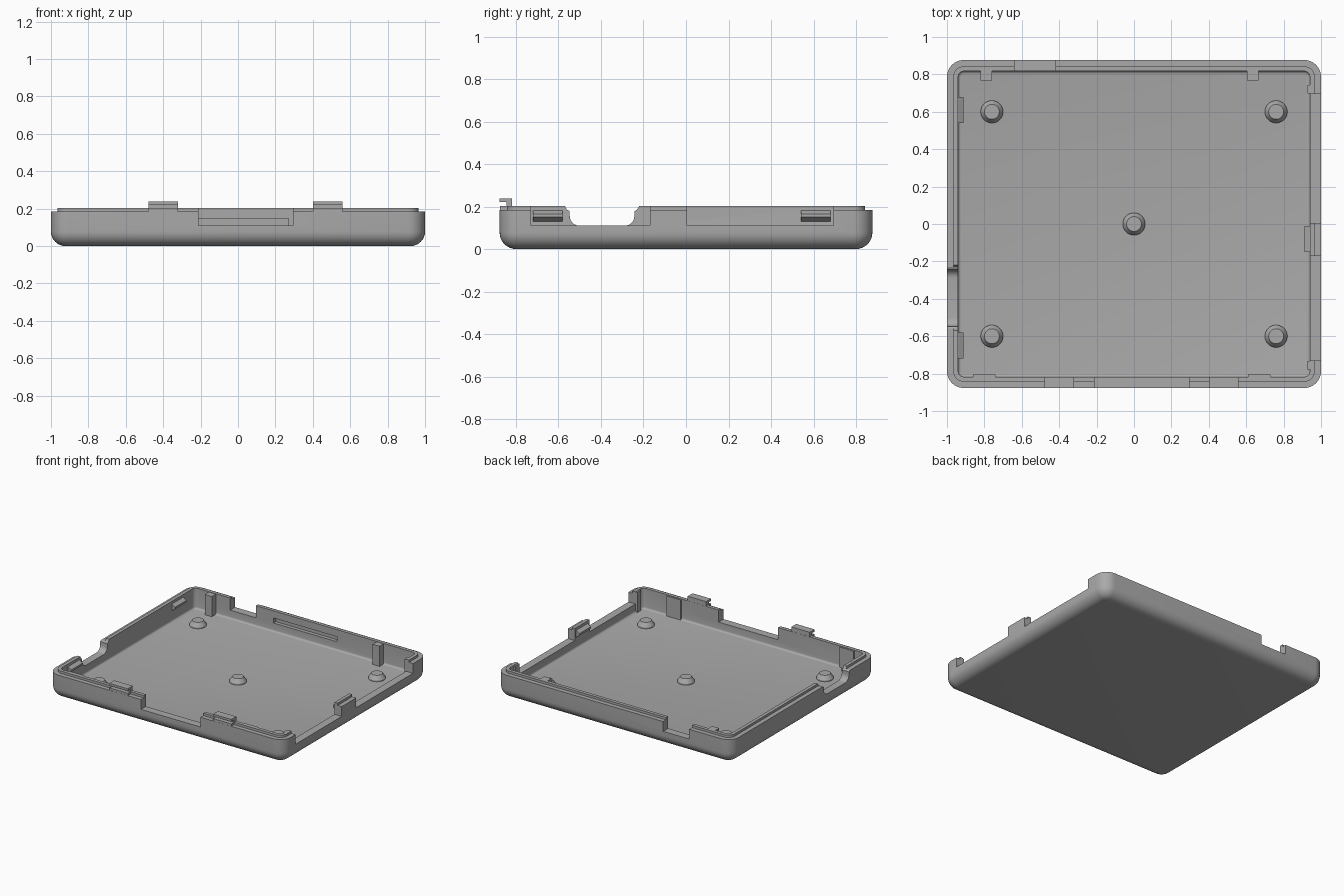
import bpy, bmesh, math
from mathutils import Vector

if "Cube" in bpy.data.objects:
    bpy.data.objects.remove(bpy.data.objects["Cube"])

grey = bpy.data.materials.new("matte_grey")
grey.diffuse_color = (0.40, 0.40, 0.40, 1)
grey.use_nodes = True
grey.node_tree.nodes["Principled BSDF"].inputs["Base Color"].default_value = grey.diffuse_color


def finish(name, bm, angle=30):
    bmesh.ops.recalc_face_normals(bm, faces=bm.faces)
    me = bpy.data.meshes.new(name)
    bm.to_mesh(me)
    bm.free()
    me.materials.append(grey)
    ob = bpy.data.objects.new(name, me)
    bpy.context.collection.objects.link(ob)
    smooth(ob, angle)
    return ob


def smooth(ob, angle=30):
    bpy.ops.object.select_all(action='DESELECT')
    ob.select_set(True)
    bpy.context.view_layer.objects.active = ob
    bpy.ops.object.shade_smooth_by_angle(angle=math.radians(angle))


def prism(name, profile, axis, a, b):
    """Extrude a profile from a to b; profile is (y,z) along x or (x,z) along y."""
    bm = bmesh.new()

    def point(p, t):
        return (t, p[0], p[1]) if axis == 'x' else (p[0], t, p[1])
    lo = [bm.verts.new(point(p, a)) for p in profile]
    hi = [bm.verts.new(point(p, b)) for p in profile]
    n = len(profile)
    bm.faces.new(lo)
    bm.faces.new(hi)
    for i in range(n):
        j = (i + 1) % n
        bm.faces.new((lo[i], lo[j], hi[j], hi[i]))
    return finish(name, bm)


def box(name, x0, x1, y0, y1, z0, z1):
    return prism(name, [(x0, z0), (x1, z0), (x1, z1), (x0, z1)], 'y', y0, y1)


def rounded_rect(inset, radius=0.09, steps=8):
    r = max(radius - inset, 0.012)
    hx, hy = 1 - inset - r, 0.877 - inset - r
    pts = []
    for k, (sx, sy) in enumerate([(1, 1), (-1, 1), (-1, -1), (1, -1)]):
        for i in range(steps + 1):
            a = math.pi / 2 * (k + i / steps)
            pts.append((sx * hx + r * math.cos(a), sy * hy + r * math.sin(a)))
    return pts


# Tray shell: outer bottom fillet, wall, stepped lip, inner wall, floor fillet
R = 0.078
rings = []
for i in range(9):
    a = math.pi / 2 * i / 8
    rings.append((R * (1 - math.sin(a)), R * (1 - math.cos(a))))
rings += [(0.0, 0.185), (0.034, 0.185), (0.034, 0.203), (0.06, 0.203)]
for i in range(5):
    a = math.pi / 2 * i / 4
    rings.append((0.06 + 0.015 * (1 - math.cos(a)), 0.06 - 0.015 * math.sin(a)))
bm = bmesh.new()
loops = [[bm.verts.new((x, y, z)) for x, y in rounded_rect(ins)] for ins, z in rings]
for A, B in zip(loops, loops[1:]):
    for i in range(len(A)):
        j = (i + 1) % len(A)
        bm.faces.new((A[i], A[j], B[j], B[i]))
bm.faces.new(loops[0])
bm.faces.new(loops[-1])
tray = finish("tray", bm)

# Cutters: port openings in the walls and a shallow slot inside the back wall
cutters = [
    box("front_port", -0.21, 0.295, -0.95, -0.78, 0.11, 0.3),
    box("back_port", -0.64, -0.42, 0.78, 0.95, 0.11, 0.3),
    box("right_port_front", 0.9, 1.1, -0.73, -0.17, 0.11, 0.3),
    box("right_port_back", 0.9, 1.1, 0.005, 0.695, 0.11, 0.3),
    box("back_slot", -0.27, 0.27, 0.78, 0.845, 0.11, 0.148),
]
half = [(0.175, 0.3), (0.175, 0.203), (0.165, 0.185), (0.152, 0.178)]
for i in range(7):
    a = math.pi / 2 * i / 6
    half.append((0.107 + 0.045 * math.cos(a), 0.155 - 0.045 * math.sin(a)))
cable = [(-0.395 + d, z) for d, z in half] + [(-0.395 - d, z) for d, z in reversed(half)]
cutters.append(prism("cable_port", cable, 'x', -1.1, -0.88))
for c in cutters:
    mod = tray.modifiers.new(c.name, 'BOOLEAN')
    mod.operation = 'DIFFERENCE'
    mod.solver = 'EXACT'
    mod.object = c
    bpy.context.view_layer.objects.active = tray
    bpy.ops.object.modifier_apply(modifier=mod.name)
    bpy.data.objects.remove(c)
smooth(tray)

# Front hooks: stem on the lip with a plate pointing outward
for x in (-0.4, 0.48):
    prism("front_hook", [(-0.845, 0.19), (-0.818, 0.19), (-0.818, 0.238), (-0.877, 0.238),
                         (-0.877, 0.221), (-0.845, 0.221)], 'y', 0, 1).name = "front_hook"
    hook = bpy.context.view_layer.objects.active
    for v in hook.data.vertices:        # turn the profile to run along x
        px, t = v.co.x, v.co.y
        v.co = Vector((x - 0.078 + 0.156 * t, px, v.co.z))
    hook.data.flip_normals()
    # Wall block under the hook, filling the outer step
    box("hook_base", x - 0.078, x + 0.078, -0.876, -0.818, 0.17, 0.203)

# Snap wedges on the left wall and the right tab
wedge = [(0.945, 0.125), (0.912, 0.15), (0.912, 0.165), (0.945, 0.185)]
for y in (-0.65, 0.61):
    prism("left_clip", [(-x, z) for x, z in wedge], 'y', y - 0.07, y + 0.07)
prism("right_clip", wedge, 'y', -0.15, -0.01)

# Ribs inside the walls
for x in (-0.79, 0.635):
    box("back_rib", x - 0.03, x + 0.03, 0.768, 0.825, 0.04, 0.2)
for x in (-0.8, 0.67):
    box("front_rib", x - 0.06, x + 0.06, -0.825, -0.805, 0.04, 0.2)
for y in (-0.755, 0.72):
    box("right_rib", 0.927, 0.95, y - 0.022, y + 0.022, 0.04, 0.2)

# Tapered floor studs
for x, y in ((0, 0), (-0.76, 0.6), (0.76, 0.6), (-0.76, -0.6), (0.76, -0.6)):
    bm = bmesh.new()
    stud = [(0.06, 0.04), (0.06, 0.055), (0.04, 0.085)]
    rows = [[bm.verts.new((x + r * math.cos(k * math.tau / 32), y + r * math.sin(k * math.tau / 32), z))
             for k in range(32)] for r, z in stud]
    for A, B in zip(rows, rows[1:]):
        for i in range(32):
            bm.faces.new((A[i], A[(i + 1) % 32], B[(i + 1) % 32], B[i]))
    bm.faces.new(rows[0])
    bm.faces.new(rows[-1])
    finish("floor_stud", bm)
